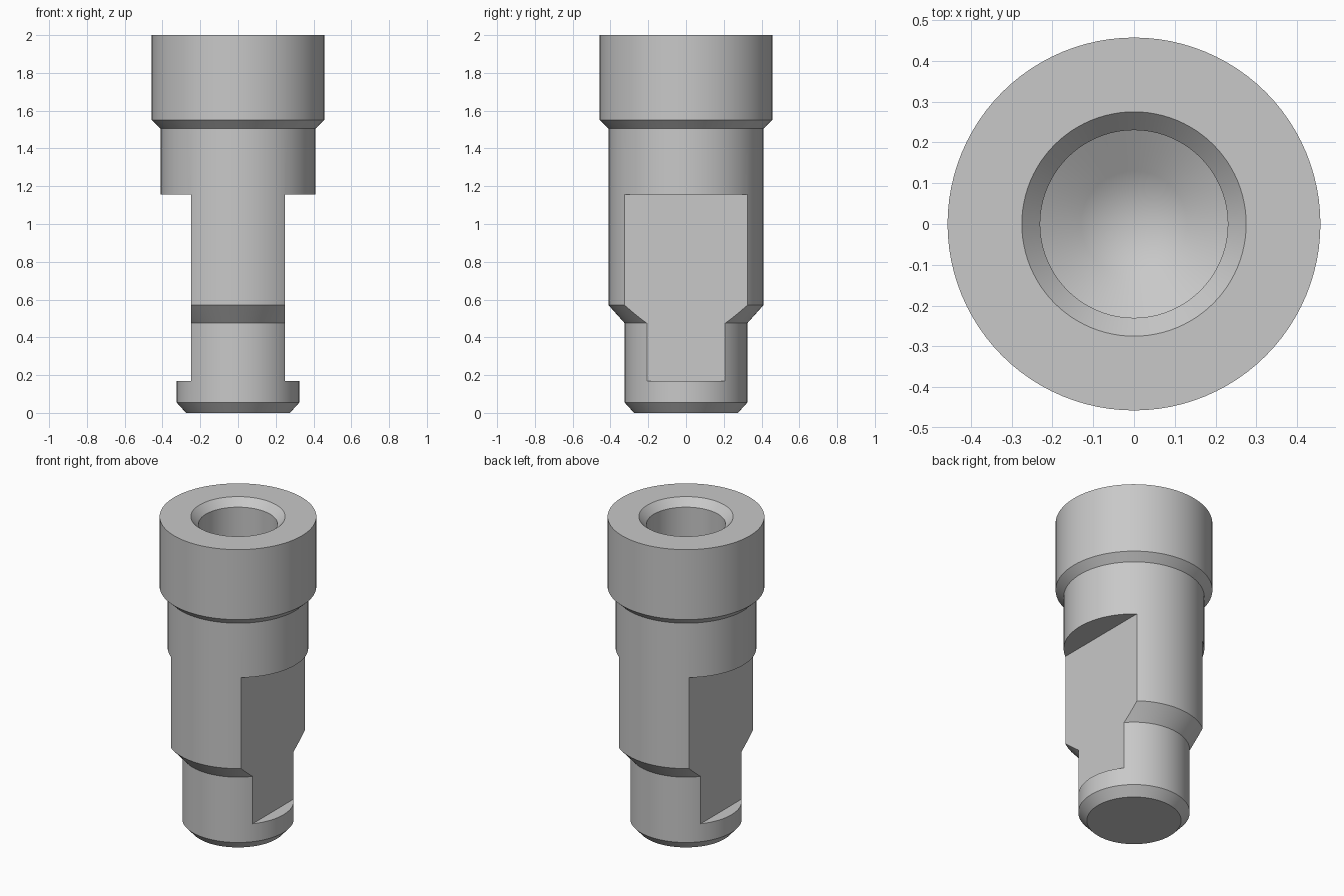
import bpy
import bmesh
import math

if "Cube" in bpy.data.objects:
    bpy.data.objects.remove(bpy.data.objects["Cube"], do_unlink=True)

GREY = (0.58, 0.58, 0.58, 1.0)
SEGMENTS = 96

steel = bpy.data.materials.new("steel_grey")
steel.use_nodes = True
steel.diffuse_color = GREY
steel.node_tree.nodes["Principled BSDF"].inputs["Base Color"].default_value = GREY


def add_object(name, bm):
    mesh = bpy.data.meshes.new(name)
    bmesh.ops.recalc_face_normals(bm, faces=bm.faces)
    bm.to_mesh(mesh)
    bm.free()
    mesh.materials.append(steel)
    obj = bpy.data.objects.new(name, mesh)
    bpy.context.collection.objects.link(obj)
    return obj


def lathe(name, profile):
    """Revolve a closed (radius, height) profile about z."""
    bm = bmesh.new()
    verts = [bm.verts.new((r, 0, z)) for r, z in profile]
    edges = [bm.edges.new(pair) for pair in zip(verts, verts[1:])]
    bmesh.ops.spin(bm, geom=verts + edges, cent=(0, 0, 0), axis=(0, 0, 1),
                   angle=math.tau, steps=SEGMENTS, use_merge=True)
    bmesh.ops.remove_doubles(bm, verts=bm.verts, dist=0.0001)
    return add_object(name, bm)


def box(name, low, high):
    bm = bmesh.new()
    bmesh.ops.create_cube(bm, size=1)
    for v in bm.verts:
        v.co = [(a + b) / 2 + c * (b - a) for a, b, c in zip(low, high, v.co)]
    return add_object(name, bm)


# Turned body: chamfered foot, shank, shoulder, head, then the drilled bore
outside = [(0, 0), (0.275, 0), (0.325, 0.055), (0.325, 0.475), (0.41, 0.57),
           (0.41, 1.505), (0.457, 1.55), (0.457, 2)]
bore = [(0.275, 2), (0.23, 1.953), (0.23, 1.2), (0.13, 1.142), (0, 1.067)]
body = lathe("stepped_pin_body", outside + bore)

# Two milled flats, one on each side
bpy.context.view_layer.objects.active = body
body.select_set(True)
for side in (-1, 1):
    xs = sorted((side * 0.25, side * 0.7))
    cutter = box("flat_cutter", (xs[0], -0.7, 0.17), (xs[1], 0.7, 1.155))
    cutter.hide_render = True
    cut = body.modifiers.new("milled_flat", 'BOOLEAN')
    cut.operation = 'DIFFERENCE'
    cut.solver = 'EXACT'
    cut.object = cutter
    bpy.ops.object.modifier_apply(modifier=cut.name)
    bpy.data.objects.remove(cutter, do_unlink=True)

bpy.ops.object.shade_smooth_by_angle(angle=math.radians(25))
